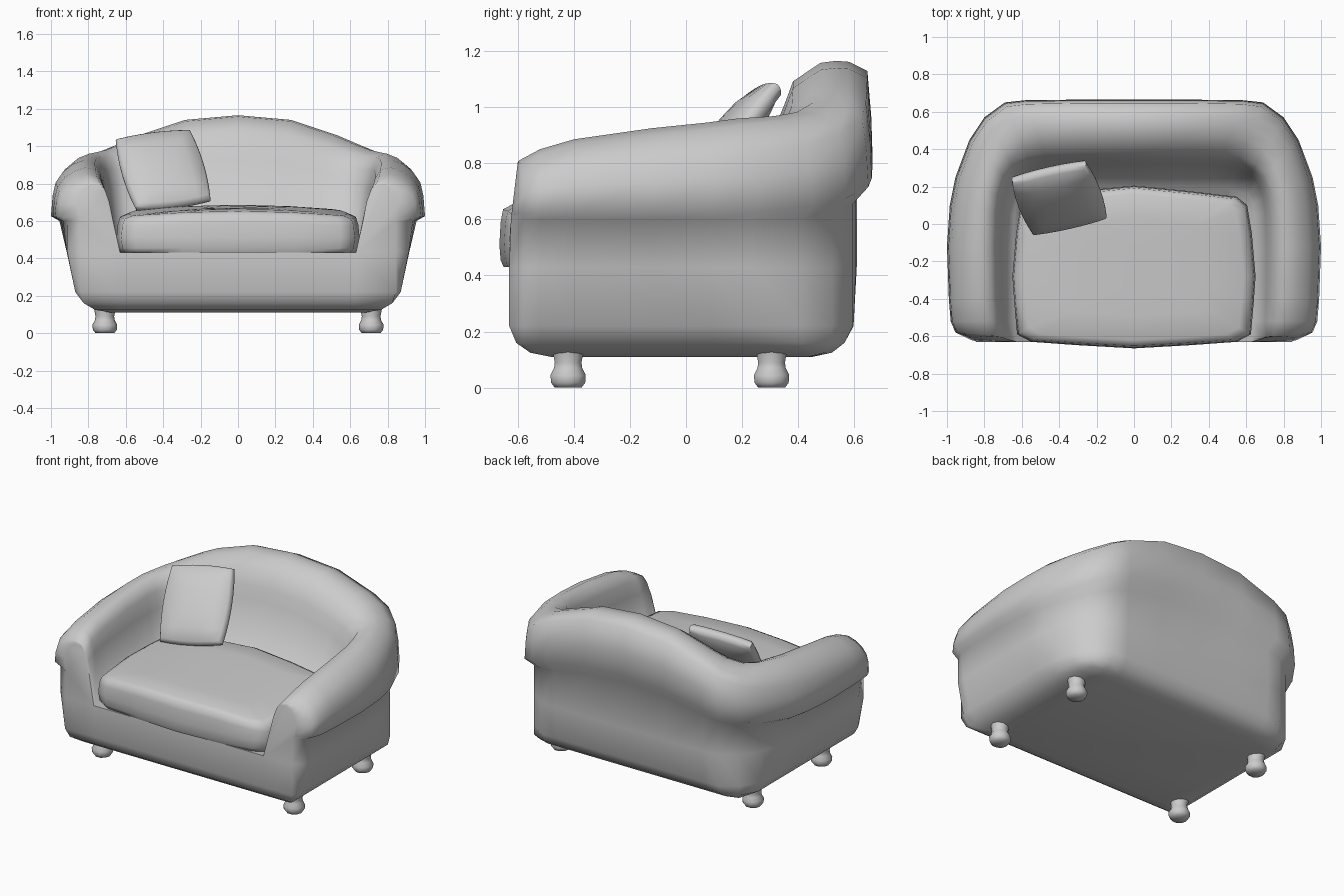
import bpy, bmesh, math
from mathutils import Vector, Matrix

if "Cube" in bpy.data.objects:
    bpy.data.objects.remove(bpy.data.objects["Cube"])

# One plain grey for everything
grey = bpy.data.materials.new("soft_grey")
grey.use_nodes = True
colour = (0.6, 0.6, 0.6, 1)
grey.diffuse_color = colour
grey.node_tree.nodes["Principled BSDF"].inputs["Base Color"].default_value = colour


def finish(name, bm, angle=60):
    bmesh.ops.remove_doubles(bm, verts=bm.verts, dist=0.0005)
    bmesh.ops.recalc_face_normals(bm, faces=bm.faces)
    mesh = bpy.data.meshes.new(name)
    bm.to_mesh(mesh)
    bm.free()
    mesh.materials.append(grey)
    obj = bpy.data.objects.new(name, mesh)
    bpy.context.collection.objects.link(obj)
    bpy.ops.object.select_all(action='DESELECT')
    obj.select_set(True)
    bpy.context.view_layer.objects.active = obj
    bpy.ops.object.shade_smooth_by_angle(angle=math.radians(angle))


def skin(bm, rings, closed=True):
    """Join rows of points with quads and return their vertices."""
    loops = [[bm.verts.new(p) for p in ring] for ring in rings]
    n = len(loops[0])
    for a, b in zip(loops, loops[1:]):
        for i in range(n if closed else n - 1):
            j = (i + 1) % n
            bm.faces.new((a[i], a[j], b[j], b[i]))
    return loops


def loft(name, rings):
    bm = bmesh.new()
    loops = skin(bm, rings)
    bm.faces.new(loops[0])
    bm.faces.new(loops[-1])
    finish(name, bm)


# Path of the arms and back:
# outer x, y, inner x, y, lip height, crest height, blend from arm to back shape
path = [
    (0.955, -0.58, 0.63, -0.61, 0.61, 0.81, 0),
    (0.98, -0.52, 0.64, -0.52, 0.61, 0.85, 0),
    (0.99, -0.40, 0.645, -0.40, 0.61, 0.885, 0),
    (1.0, -0.12, 0.645, -0.12, 0.61, 0.925, 0),
    (0.985, 0.1, 0.64, 0.05, 0.61, 0.945, 0),
    (0.955, 0.25, 0.63, 0.11, 0.61, 0.96, 0.1),
    (0.88, 0.45, 0.61, 0.16, 0.63, 0.97, 0.3),
    (0.80, 0.57, 0.57, 0.18, 0.66, 0.985, 0.5),
    (0.69, 0.65, 0.50, 0.19, 0.70, 1.02, 0.7),
    (0.58, 0.662, 0.42, 0.20, 0.73, 1.06, 0.85),
    (0.30, 0.665, 0.24, 0.20, 0.78, 1.14, 1),
    (0, 0.665, 0, 0.20, 0.80, 1.165, 1),
]
# Padded rolls: fraction across the width, fraction of the height above the lip
arm_roll = [(0, 0.05), (0.025, 0.4), (0.07, 0.62), (0.18, 0.8), (0.33, 0.93),
            (0.5, 1), (0.66, 0.96), (0.75, 0.78), (0.82, 0.48)]
back_roll = [(0, 0.05), (0.01, 0.45), (0.04, 0.9), (0.18, 0.99), (0.28, 1),
             (0.4, 0.98), (0.61, 0.8), (0.68, 0.56), (0.75, 0.35)]
DECK = 0.43


def section(ox, oy, ix, iy, lip, crest, t):
    wx, wy = ox * 0.955, oy * (0.915 if oy > 0 else 1)
    pts = [(min(wx, 0.915), wy, DECK), (wx, wy, lip - 0.01 - 0.05 * t)]
    for (f, h), (f2, h2) in zip(arm_roll, back_roll):
        f, h = f + t * (f2 - f), h + t * (h2 - h)
        pts.append((ox + f * (ix - ox), oy + f * (iy - oy), lip + h * (crest - lip)))
    return pts + [(ix, iy, DECK)]


def arm_front(x, y, z):
    """Round an arm end point over towards the flat front."""
    if x > 0.76:
        x = 0.76 + (x - 0.76) * 0.55
    if z > 0.7:
        z -= 0.015
    return x, -0.63 + max(0, z - 0.55) * 0.12, z


def base_point(x, y, z, limit, front, back):
    """Tuck an outline point into a box with softened back corners."""
    px, py = max(-limit, min(limit, x)), max(front, min(back, y))
    cut = max(0, abs(px) - limit + py - back + 0.05) / 2
    return px - math.copysign(cut, px), py - cut, z


half = [section(*s) for s in path]
half.insert(0, [arm_front(*p) for p in half[0]])
sections = half + [[(-x, y, z) for x, y, z in ring] for ring in half[-2::-1]]

# Body: arms, back and base in one upholstered shell
bm = bmesh.new()
loops = skin(bm, sections, closed=False)
bm.faces.new(loops[0])
bm.faces.new(loops[-1])
bm.faces.new([row[-1] for row in loops])
outline = [sections[0][-1]] + [s[0] for s in sections] + [sections[-1][-1]]
levels = [(0.22, 0.87, -0.63, 0.597), (0.16, 0.825, -0.605, 0.565),
          (0.125, 0.765, -0.555, 0.52), (0.11, 0.68, -0.48, 0.45)]
rings = [outline]
for z, *box in levels:
    rings.append([base_point(x, y, z, *box) for x, y, _ in outline])
bm.faces.new(skin(bm, rings)[-1])
finish("body", bm, 80)

# Seat cushion with a crowned top that rises towards the back
seat = [(0, -0.665), (0.3, -0.648), (0.55, -0.63), (0.625, -0.59),
        (0.64, -0.42), (0.65, -0.28), (0.63, -0.05), (0.605, 0.1),
        (0.55, 0.145), (0.3, 0.175), (0, 0.205)]
seat += [(-x, y) for x, y in seat[-2:0:-1]]
rings = []
for z, s in [(0.43, 0.965), (0.455, 0.99), (0.51, 1), (0.57, 0.99),
             (0.605, 0.97), (0.618, 0.9), (0.622, 0.6), (0.622, 0.3)]:
    rings.append([])
    for x, y in seat:
        px, py = x * s, -0.23 + (y + 0.23) * s
        crown = 0.035 * (1 - (px / 0.65) ** 2) + 0.035 * (py + 0.6) / 0.8
        weight = max(0, min(1, (z - 0.51) / 0.1))
        rings[-1].append((px, py, z + crown * weight))
loft("seat_cushion", rings)

# Loose pillow: a subdivided block, puffed up in the middle
bm = bmesh.new()
bmesh.ops.create_cube(bm, size=2)
bmesh.ops.subdivide_edges(bm, edges=bm.edges[:], cuts=5, use_grid_fill=True)
across = Vector((0.4, 0.09, 0.05)).normalized()
normal = across.cross(Vector((-0.1, 0.3, 0.385))).normalized()
up = normal.cross(across)
frame = Matrix((across, up, normal)).transposed()
for v in bm.verts:
    u, w, t = v.co
    puff = (1 - u * u) * (1 - w * w)
    rim = 0.93 + 0.07 * (1 - t * t)
    local = Vector((u * rim * (0.205 + 0.02 * (1 - w * w)),
                    w * rim * (0.24 + 0.015 * (1 - u * u)),
                    t * (0.032 + 0.035 * puff ** 0.6)))
    v.co = frame @ local + Vector((-0.4, 0.14, 0.87))
finish("pillow", bm)

# Turned feet
profile = [(0, 0.05), (0.018, 0.064), (0.045, 0.066), (0.07, 0.053),
           (0.09, 0.05), (0.13, 0.058)]
for side, sx in (("left", 1), ("right", -1)):
    for end, y in (("front", -0.42), ("back", 0.305)):
        loft(f"{end}_{side}_foot",
             [[(sx * 0.712 + r * math.cos(k * math.tau / 10),
                y + r * math.sin(k * math.tau / 10), z) for k in range(10)]
              for z, r in profile])
